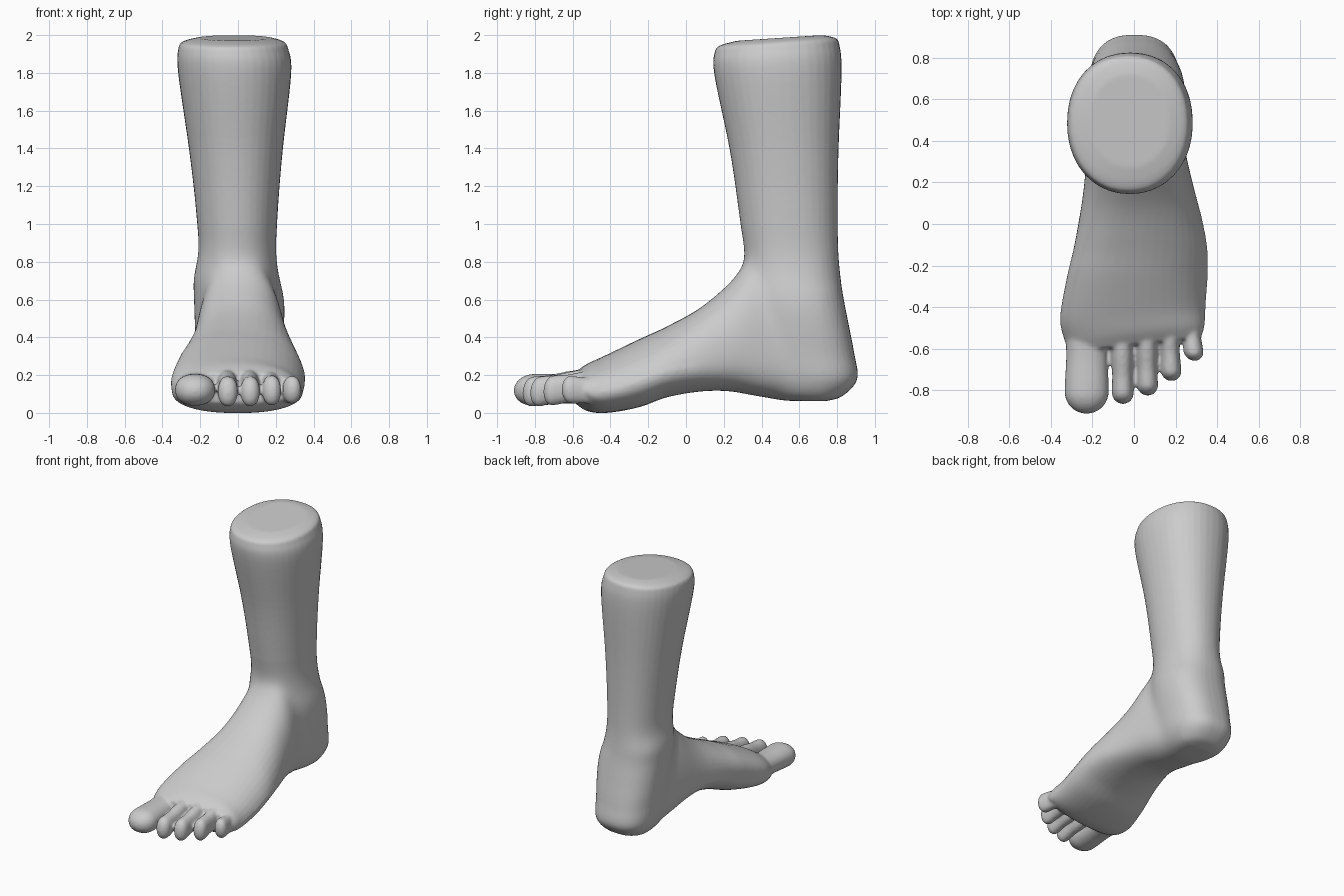
import bpy, bmesh, math

if "Cube" in bpy.data.objects:
    bpy.data.objects.remove(bpy.data.objects["Cube"])


def spline(rows, n=6):
    """Catmull-Rom interpolation between rows of section parameters."""
    out = []
    for i in range(len(rows) - 1):
        a, b, c, d = (rows[max(0, min(len(rows) - 1, i + k))] for k in (-1, 0, 1, 2))
        for s in range(n):
            t = s / n
            out.append([0.5 * (2 * q + (r - p) * t + (2 * p - 5 * q + 4 * r - u) * t * t
                               + (3 * q - p - 3 * r + u) * t ** 3)
                        for p, q, r, u in zip(a, b, c, d)])
    return out + [list(rows[-1])]


def clamp(v):
    return max(0, min(1, v))


def loft(bm, rings):
    """Skin a list of closed rings and cap both ends."""
    vs = [[bm.verts.new(p) for p in ring] for ring in rings]
    n = len(vs[0])
    for a, b in zip(vs, vs[1:]):
        for i in range(n):
            j = (i + 1) % n
            bm.faces.new((a[i], a[j], b[j], b[i]))
    bm.faces.new(vs[0])
    bm.faces.new(vs[-1])


def circle(front=1.0, back=None, n=40):
    """Unit superellipse; the half with positive y may have its own power."""
    for i in range(n):
        a = 2 * math.pi * i / n
        power = back if back and i < n / 2 else front
        yield tuple(math.copysign(abs(v) ** power, v) for v in (math.cos(a), math.sin(a)))


def leg_ring(z, yf, yb, xl, xr, tilt):
    back = 0.78 + 0.14 * clamp((z - 0.4) / 0.5)  # squarer heel
    return [((xl + xr) / 2 + (xr - xl) / 2 * c, (yf + yb) / 2 + (yb - yf) / 2 * s, z + tilt * s)
            for c, s in circle(0.95, back)]


def foot_ring(y, xl, xr, zb, zt, apex):
    ring = []
    zm = zb + (0.4 - 0.14 * clamp((y + 0.2) / 0.4)) * (zt - zb)
    for c, s in circle(0.87):
        x = (xl + xr) / 2 + (xr - xl) / 2 * c + apex * max(s, 0)
        z = zm + s * ((zt - zm) if s > 0 else (zm - zb))
        if s < 0:  # raised inner arch
            z += 0.045 * math.exp(-((y - 0.1) / 0.2) ** 2) * max(0, -c)
        ring.append((x, y + 0.12 * x * clamp(-y / 0.6), z))
    return ring


def toe_rings(x0, x1, tip, r, z0, z1, h):
    """Toe from inside the foot to the rounded tip."""
    base, rings = -0.46, []
    length = base - tip
    for k in range(25):
        d = length * math.sin(k / 24 * math.pi / 2)
        t = d / length
        from_tip = length - d
        cap = math.sqrt(max(0.0, 1 - max(0.0, 1 - from_tip / r) ** 2))
        neck = 1 - 0.07 * math.exp(-((from_tip - r * 2.6) / r) ** 2)
        f = max(cap, 0.05) * neck
        rings.append([(x0 + (x1 - x0) * t + r * f * c, base - d, z0 + (z1 - z0) * t + h * f * s)
                      for c, s in circle(0.92, n=24)])
    return rings


bm = bmesh.new()

# leg, ankle and heel: z, front y, back y, left x, right x, tilt
leg = [(0.062, 0.50, 0.74, -0.10, 0.10, 0), (0.09, 0.44, 0.83, -0.165, 0.165, 0),
       (0.18, 0.40, 0.907, -0.21, 0.215, 0), (0.32, 0.36, 0.89, -0.222, 0.23, 0),
       (0.5, 0.34, 0.855, -0.232, 0.248, 0), (0.62, 0.32, 0.832, -0.236, 0.245, 0),
       (0.72, 0.31, 0.818, -0.238, 0.22, 0), (0.86, 0.305, 0.806, -0.21, 0.203, 0),
       (1.1, 0.275, 0.803, -0.225, 0.213, 0), (1.4, 0.23, 0.808, -0.26, 0.238, 0),
       (1.8, 0.15, 0.824, -0.317, 0.282, 0.01), (1.93, 0.152, 0.812, -0.316, 0.265, 0.02),
       (1.965, 0.18, 0.79, -0.29, 0.24, 0.02), (1.985, 0.27, 0.72, -0.21, 0.17, 0.015)]
loft(bm, [leg_ring(*r) for r in spline(leg)])

# foot: y, left x, right x, bottom z, top z, ridge offset
foot = [(0.66, -0.17, 0.17, 0.07, 0.6, 0), (0.50, -0.205, 0.215, 0.07, 0.74, 0),
        (0.34, -0.225, 0.25, 0.092, 0.81, 0), (0.24, -0.237, 0.275, 0.112, 0.70, -0.01),
        (0.08, -0.252, 0.315, 0.113, 0.56, -0.03), (-0.1, -0.28, 0.35, 0.083, 0.458, -0.055),
        (-0.25, -0.315, 0.355, 0.03, 0.388, -0.065), (-0.42, -0.35, 0.345, 0.0, 0.305, -0.045),
        (-0.52, -0.335, 0.34, 0.01, 0.258, -0.015), (-0.58, -0.305, 0.325, 0.055, 0.215, -0.01)]
loft(bm, [foot_ring(*r) for r in spline(foot)])

# toes: base x, tip x, tip y, half width, base z, tip z, half height
for toe in [(-0.226, -0.228, -0.912, 0.107, 0.135, 0.118, 0.085),
            (-0.06, -0.053, -0.865, 0.053, 0.165, 0.105, 0.08),
            (0.058, 0.066, -0.825, 0.051, 0.165, 0.105, 0.08),
            (0.165, 0.181, -0.755, 0.050, 0.15, 0.112, 0.08),
            (0.266, 0.292, -0.658, 0.048, 0.115, 0.125, 0.074)]:
    loft(bm, toe_rings(*toe))

bmesh.ops.recalc_face_normals(bm, faces=bm.faces)
mesh = bpy.data.meshes.new("foot")
bm.to_mesh(mesh)
bm.free()
obj = bpy.data.objects.new("foot", mesh)
bpy.context.collection.objects.link(obj)

# fuse the parts into one skin
fuse = obj.modifiers.new("fuse", "REMESH")
fuse.mode = 'VOXEL'
fuse.voxel_size = 0.0095
fuse.use_smooth_shade = True
bpy.context.view_layer.update()
skin = bpy.data.meshes.new_from_object(obj.evaluated_get(bpy.context.evaluated_depsgraph_get()))
obj.modifiers.clear()
obj.data = skin

# soften everything a little, and blend the ankle strongly
ankle = obj.vertex_groups.new(name="ankle")
for v in skin.vertices:
    x, y, z = v.co
    w = clamp((y - 0.05) / 0.15) * clamp((0.98 - z) / 0.12) * clamp((0.72 - y) / 0.12)
    if w > 0:
        ankle.add([v.index], w, 'REPLACE')
for name, group, count in (("blend", "ankle", 220), ("soften", "", 6)):
    soft = obj.modifiers.new(name, "SMOOTH")
    soft.factor = 0.5
    soft.iterations = count
    soft.vertex_group = group
